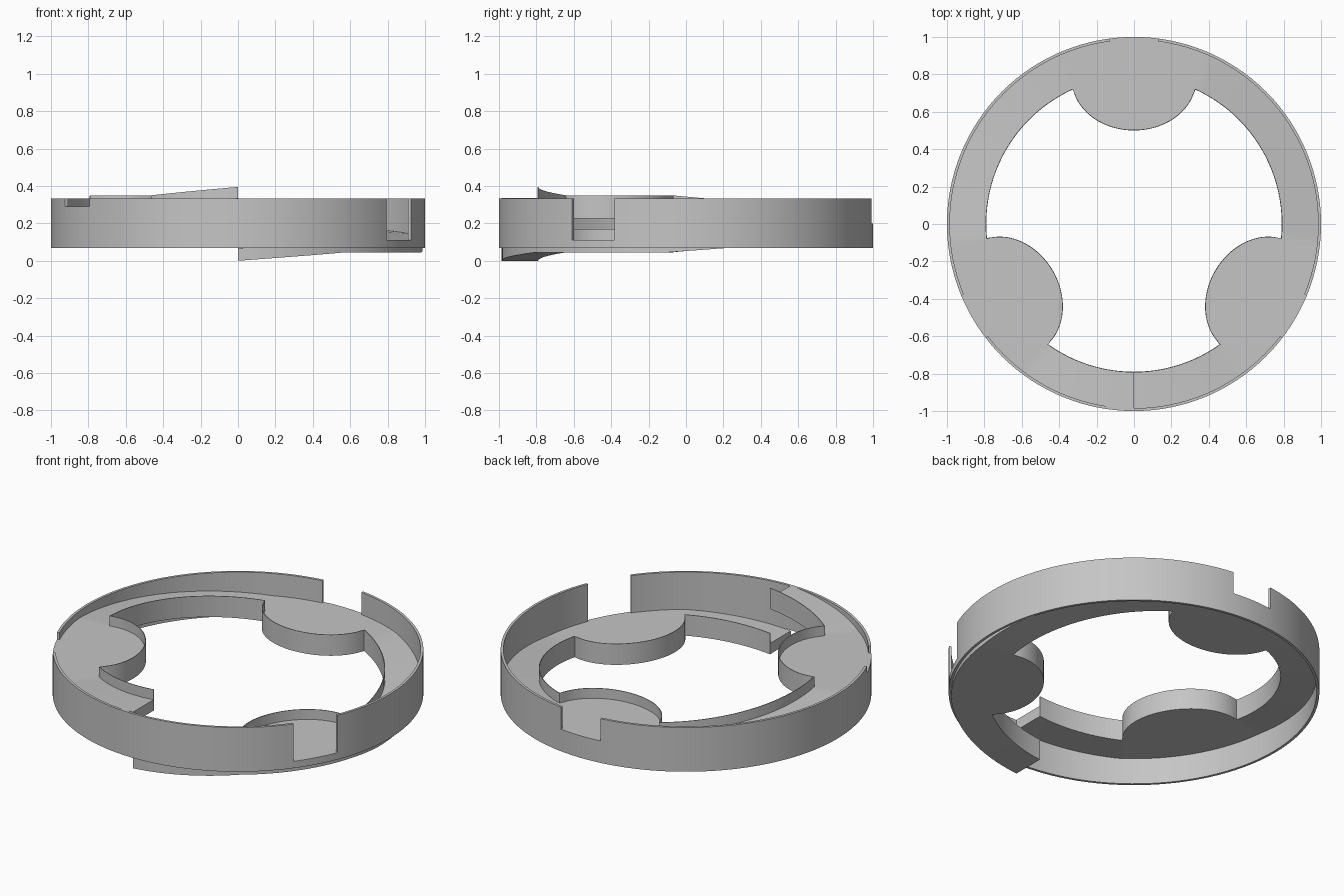
import bpy
import bmesh
from math import sin, cos, asin, pi, radians, degrees, atan2, hypot

cube = bpy.data.objects.get("Cube")
if cube:
    bpy.data.objects.remove(cube, do_unlink=True)

# Main dimensions
COIL_OUT, COIL_IN = 0.986, 0.79
WALL_IN, WALL_OUT = 0.985, 1.0
WALL_LOW, WALL_TOP = 0.069, 0.332
FLOOR, LIP_TOP, LIP = 0.065, 0.125, 0.004   # slab thickness, lip height and width
RISE = 0.09                                 # climb per third of a turn
PAD_W, PAD_CENTRE, PAD_DEPTH = 0.332, 0.77, 0.27
PAD_EDGE = 0.72                             # where the pad curve meets the ring
PAD_START = asin((PAD_CENTRE - PAD_EDGE) / PAD_DEPTH)
PAD_HALF = degrees(atan2(PAD_W * cos(PAD_START), PAD_EDGE))
PADS = (-30, 90, 210)

grey = bpy.data.materials.new("light_grey")
grey.use_nodes = True
grey.diffuse_color = (0.56, 0.56, 0.56, 1)
grey.node_tree.nodes["Principled BSDF"].inputs["Base Color"].default_value = grey.diffuse_color


def polar(r, deg):
    return r * cos(radians(deg)), r * sin(radians(deg))


def sweep(name, sections, closed):
    """Skin a solid through cross-sections, each a loop of points."""
    bm = bmesh.new()
    rings = [[bm.verts.new(p) for p in section] for section in sections]
    pairs = list(zip(rings, rings[1:]))
    if closed:
        pairs.append((rings[-1], rings[0]))
    else:
        bm.faces.new(rings[0])
        bm.faces.new(rings[-1])
    count = len(rings[0])
    for a, b in pairs:
        for i in range(count):
            j = (i + 1) % count
            bm.faces.new((a[i], a[j], b[j], b[i]))
    bmesh.ops.recalc_face_normals(bm, faces=bm.faces)
    mesh = bpy.data.meshes.new(name)
    bm.to_mesh(mesh)
    bm.free()
    mesh.materials.append(grey)
    obj = bpy.data.objects.new(name, mesh)
    bpy.context.collection.objects.link(obj)
    return obj


def box_section(r0, r1, deg, low, high):
    inner, outer = polar(r0, deg), polar(r1, deg)
    return [(*inner, low), (*outer, low), (*outer, high), (*inner, high)]


def lip_section(inner, lip, outer, z):
    """L-shaped section: flat floor with a thin upright lip on its inner edge."""
    return [(*inner, z), (*outer, z), (*outer, z + FLOOR),
            (*lip, z + FLOOR), (*lip, z + LIP_TOP), (*inner, z + LIP_TOP)]


def smooth(obj):
    bpy.ops.object.select_all(action='DESELECT')
    obj.select_set(True)
    bpy.context.view_layer.objects.active = obj
    bpy.ops.object.shade_smooth_by_angle(angle=radians(30))


# Split coil: ramps climbing between three level, rounded pads
sections = []


def ramp(start, end, z0, z1, steps):
    for i in range(steps + 1):
        f = i / steps
        a, z = start + (end - start) * f, z0 + (z1 - z0) * f
        sections.append(lip_section(polar(COIL_IN, a), polar(COIL_IN + LIP, a),
                                    polar(COIL_OUT, a), z))


def pad(centre, z, steps=32):
    ux, uy = polar(1, centre)

    def place(d, s):
        return ux * d - uy * s, uy * d + ux * s

    for i in range(1, steps):
        t = PAD_START + (pi - 2 * PAD_START) * i / steps
        d, s = PAD_CENTRE - PAD_DEPTH * sin(t), -PAD_W * cos(t)
        nd, ns = sin(t) / PAD_DEPTH, cos(t) / PAD_W
        k = LIP / hypot(nd, ns)
        a = centre + PAD_HALF * (2 * i / steps - 1)
        sections.append(lip_section(place(d, s), place(d + nd * k, s + ns * k),
                                    polar(COIL_OUT, a), z))


angle, height = -90, 0.0
for n, centre in enumerate(PADS):
    level = RISE * (n + 0.5)
    ramp(angle, centre - PAD_HALF, height, level, 12 if n == 0 else 24)
    pad(centre, level)
    angle, height = centre + PAD_HALF, level
ramp(angle, 270, height, RISE * 3, 12)
coil = sweep("split_coil", sections, False)
smooth(coil)

# Thin outer wall
SEGMENTS = 128
wall = sweep("outer_wall", [
    box_section(WALL_IN, WALL_OUT, 360 * i / SEGMENTS, WALL_LOW, WALL_TOP)
    for i in range(SEGMENTS)], True)

# Notches in the wall, level with the floor of each pad
for n, centre in enumerate(PADS):
    base = RISE * (n + 0.5) + FLOOR
    cutter = sweep("notch_cutter", [
        box_section(0.9, 1.1, a, base, 0.5) for a in (centre - 7.5, centre + 7.5)], False)
    cutter.hide_render = True
    cut = wall.modifiers.new("notch", 'BOOLEAN')
    cut.operation = 'DIFFERENCE'
    cut.solver = 'EXACT'
    cut.object = cutter
    bpy.context.view_layer.objects.active = wall
    bpy.ops.object.modifier_apply(modifier=cut.name)
    bpy.data.objects.remove(cutter, do_unlink=True)
smooth(wall)
